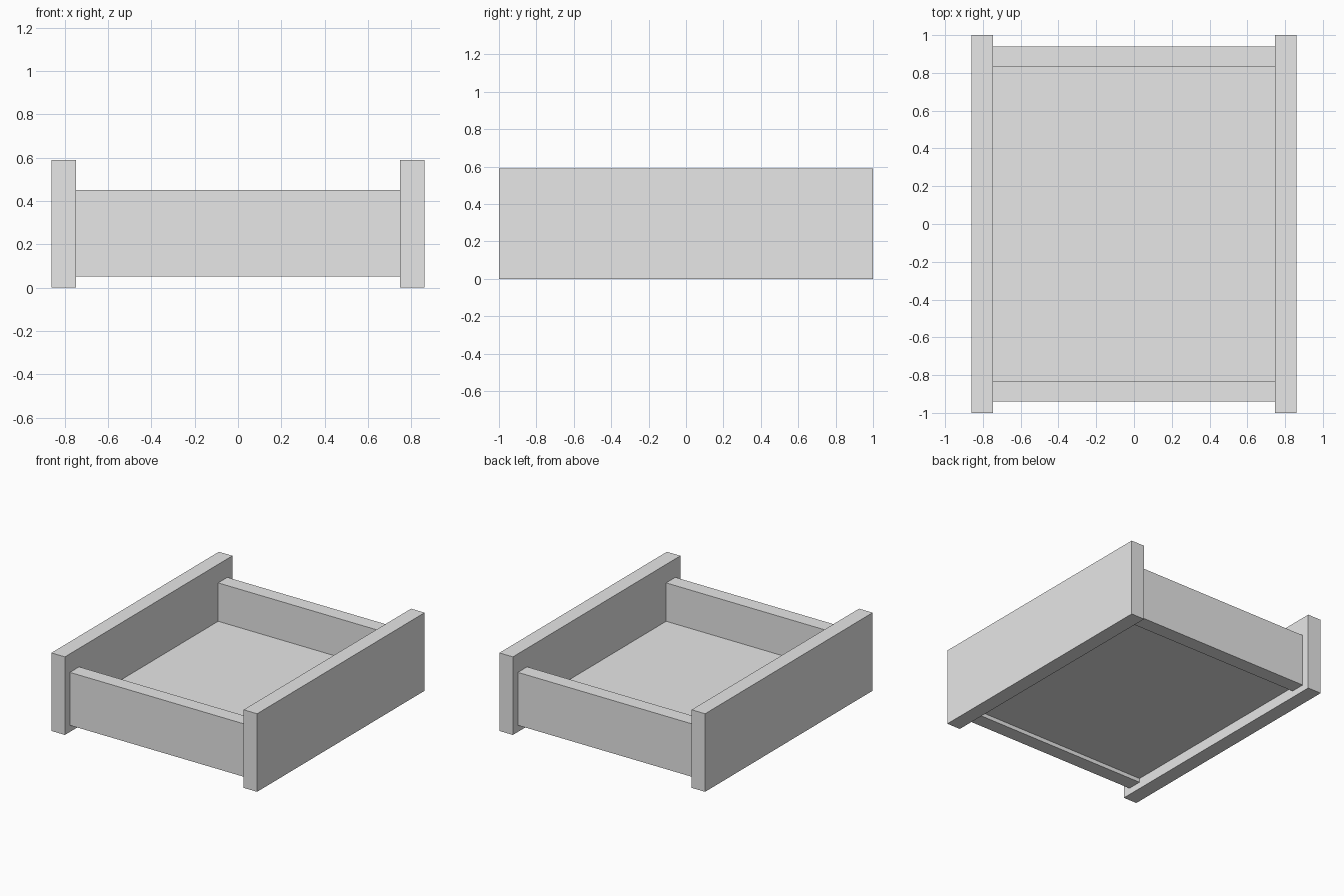
import bpy

cube = bpy.data.objects.get("Cube")
if cube:
    bpy.data.objects.remove(cube, do_unlink=True)

# One plain grey for every board
grey = bpy.data.materials.new("plain_grey")
grey.use_nodes = True
colour = (0.8, 0.8, 0.8, 1.0)
grey.diffuse_color = colour
grey.node_tree.nodes["Principled BSDF"].inputs["Base Color"].default_value = colour


def board(name, x, y, z):
    """Flat board filling the given (low, high) range on each axis."""
    spans = (x, y, z)
    bpy.ops.mesh.primitive_cube_add(size=1, location=[(a + b) / 2 for a, b in spans])
    ob = bpy.context.object
    ob.name = ob.data.name = name
    ob.scale = [b - a for a, b in spans]
    bpy.ops.object.transform_apply(location=False, rotation=False, scale=True)
    ob.data.materials.append(grey)
    return ob


HALF_WIDTH, HALF_LENGTH = 0.86, 1.0
INNER_X = 0.747
END_OUT, END_IN = 0.94, 0.83

# Tall side boards
for name, s in (("left_side", 1), ("right_side", -1)):
    board(name, sorted((s * INNER_X, s * HALF_WIDTH)),
          (-HALF_LENGTH, HALF_LENGTH), (0, 0.59))

# Lower end boards, set in from the ends of the sides
for name, s in (("front_end", -1), ("back_end", 1)):
    board(name, (-INNER_X, INNER_X),
          sorted((s * END_IN, s * END_OUT)), (0.05, 0.45))

# Floor held between the four boards
board("floor", (-INNER_X, INNER_X), (-END_IN, END_IN), (0.08, 0.16))
